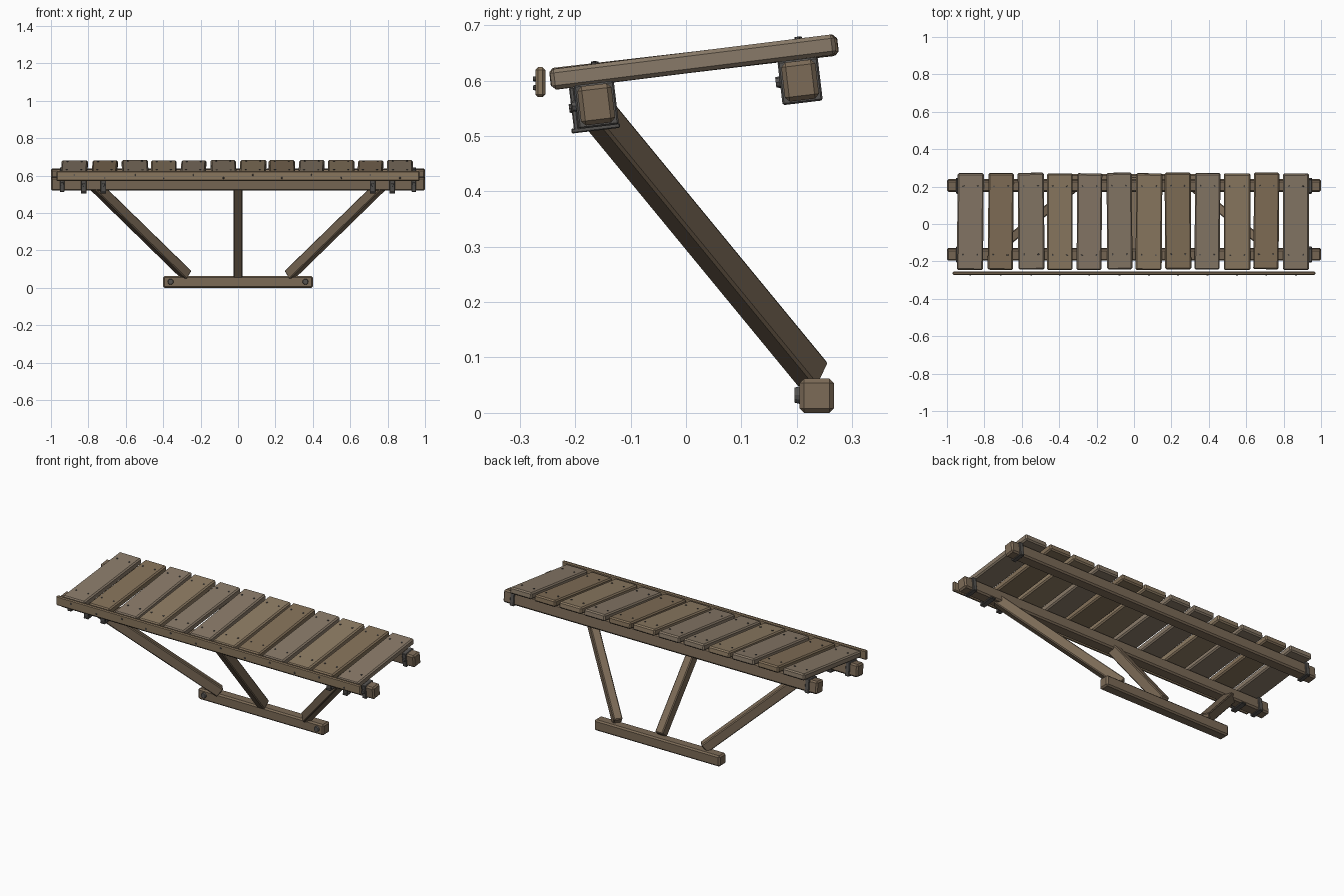
import bpy, bmesh, math, random
from mathutils import Matrix, Vector, Euler

if "Cube" in bpy.data.objects:
    bpy.data.objects.remove(bpy.data.objects["Cube"])

random.seed(4)
TILT = math.atan(0.12)
TILT_ROT = Matrix.Rotation(TILT, 4, 'X')


def material(name, r, g, b):
    m = bpy.data.materials.new(name)
    m.diffuse_color = (r, g, b, 1)
    m.use_nodes = True
    m.node_tree.nodes["Principled BSDF"].inputs["Base Color"].default_value = m.diffuse_color
    return m


WOOD = material("wood", 0.25, 0.18, 0.11)
DARK_WOOD = material("dark_wood", 0.20, 0.145, 0.095)
METAL = material("iron", 0.09, 0.085, 0.08)
PLANKS = [material("plank_wood_a", 0.27, 0.20, 0.125),
          material("plank_wood_b", 0.25, 0.195, 0.14),
          material("plank_wood_c", 0.23, 0.165, 0.10)]


def finish(name, bm, mat):
    me = bpy.data.meshes.new(name)
    bm.to_mesh(me)
    bm.free()
    me.materials.append(mat)
    ob = bpy.data.objects.new(name, me)
    bpy.context.collection.objects.link(ob)
    return ob


def box(name, loc, size, mat, rot=Matrix(), bevel=0.006):
    bm = bmesh.new()
    bmesh.ops.create_cube(bm, size=1, matrix=Matrix.Diagonal((*size, 1)))
    if bevel:
        bmesh.ops.bevel(bm, geom=bm.edges[:], offset=bevel, segments=1, affect='EDGES')
    bm.transform(Matrix.Translation(loc) @ rot)
    return finish(name, bm, mat)


def studs(name, points, radius, height, rot, sides=8):
    bm = bmesh.new()
    for p in points:
        bmesh.ops.create_cone(bm, cap_ends=True, segments=sides, radius1=radius,
                              radius2=radius * 0.85, depth=height,
                              matrix=Matrix.Translation(p) @ rot)
    return finish(name, bm, METAL)


FACE_FRONT = Matrix.Rotation(math.pi / 2, 4, 'X')

# Sloping deck planks with slight irregularity, four nails each
spans = [(-.945, -.805), (-.78, -.645), (-.62, -.48), (-.465, -.328), (-.305, -.172),
         (-.145, -.01), (.01, .15), (.165, .305), (.325, .46), (.48, .622),
         (.64, .775), (.797, .935)]
nails = []
for i, (a, b) in enumerate(spans):
    cx = (a + b) / 2
    rot = Euler((TILT + random.uniform(-.006, .006), 0, random.uniform(-.012, .012))).to_matrix().to_4x4()
    loc = Vector((cx, 0.014 + random.uniform(-.003, .003), 0.6335))
    box(f"deck_plank_{i + 1}", loc, (b - a, 0.518, 0.037), PLANKS[i * 2 % 3 if i % 4 else 1], rot, 0.007)
    for y in (-0.178, 0.192):
        for dx in (-0.038, 0.038):
            nails.append(loc + rot @ Vector((dx, y, 0.019)))
studs("deck_nails", nails, 0.005, 0.006, TILT_ROT)

# Two long beams under the deck, with iron collars and bolts at the ends
bolts = []
for name, y, z in (("front_beam", -0.162, 0.557), ("back_beam", 0.206, 0.600)):
    box(name, (0, y, z), (2.0, 0.062, 0.071), DARK_WOOD, TILT_ROT, 0.008)
    for side, s in (("left", -1), ("right", 1)):
        box(f"{name}_collar_{side}", (s * 0.94, y, z - 0.001), (0.026, 0.073, 0.079),
            METAL, TILT_ROT, 0.003)
        bolts.append((s * 0.94, y - 0.039, z - 0.003))
studs("collar_bolts", bolts, 0.011, 0.010, TILT_ROT @ FACE_FRONT)

# Thin fascia board along the front edge
box("fascia_board", (0, -0.263, 0.597), (1.94, 0.018, 0.054), WOOD, bevel=0.005)
studs("fascia_nails", [((a + b) / 2, -0.273, 0.595 + 0.008 * (-1) ** i)
                       for i, (a, b) in enumerate(spans)], 0.005, 0.006, FACE_FRONT)

# Angled braces: centre post and splayed side struts
for name, tx, bx in (("centre_brace", 0, 0), ("left_brace", -0.765, -0.275),
                     ("right_brace", 0.765, 0.275)):
    top, foot = Vector((tx, -0.163, 0.546)), Vector((bx, 0.23, 0.068))
    d = top - foot
    box(name, (top + foot) / 2, (0.048, 0.056, d.length), DARK_WOOD,
        d.to_track_quat('Z', 'Y').to_matrix().to_4x4(), 0.005)

# Iron angle brackets holding the side struts to the front beam
bracket_bolts = []
for side, s in (("left", -1), ("right", 1)):
    for n, x in (("inner", 0.72), ("outer", 0.825)):
        box(f"{n}_bracket_plate_{side}", (s * x, -0.202, 0.547), (0.03, 0.009, 0.082), METAL, TILT_ROT, 0.002)
        box(f"{n}_bracket_foot_{side}", (s * x, -0.163, 0.514), (0.03, 0.088, 0.009), METAL, TILT_ROT, 0.002)
        bracket_bolts.append((s * x, -0.207, 0.55))
studs("bracket_bolts", bracket_bolts, 0.009, 0.008, TILT_ROT @ FACE_FRONT)

# Ground sill with bolts
box("ground_sill", (0, 0.236, 0.031), (0.8, 0.062, 0.062), DARK_WOOD, bevel=0.008)
studs("sill_bolts", [(-0.36, 0.201, 0.032), (0.36, 0.201, 0.032)], 0.016, 0.010, FACE_FRONT, 12)
